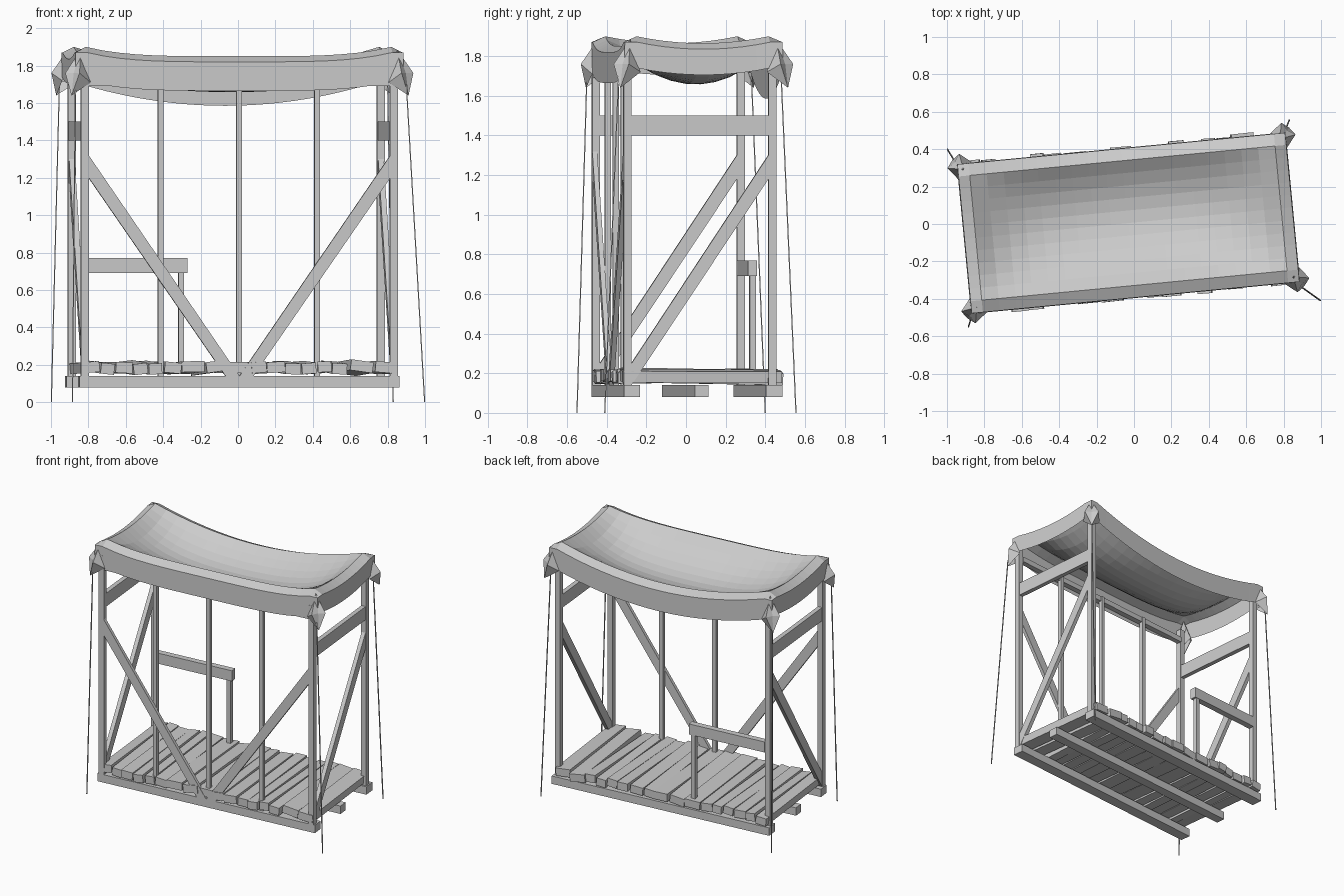
import bpy, bmesh, random
from math import radians
from mathutils import Matrix, Vector

if "Cube" in bpy.data.objects:
    bpy.data.objects.remove(bpy.data.objects["Cube"])

random.seed(4)
# The whole shelter stands slightly turned about z
TURN = Matrix.Translation((-0.03, 0.005, 0)) @ Matrix.Rotation(radians(5.5), 4, 'Z')


def make(name, verts, faces, matrix=TURN):
    me = bpy.data.meshes.new(name)
    bm = bmesh.new()
    vs = [bm.verts.new(matrix @ Vector(v)) for v in verts]
    for f in faces:
        bm.faces.new([vs[i] for i in f])
    bmesh.ops.recalc_face_normals(bm, faces=bm.faces)
    bm.to_mesh(me)
    bm.free()
    ob = bpy.data.objects.new(name, me)
    bpy.context.collection.objects.link(ob)
    return ob


def prism(name, pts, offset, matrix=TURN):
    """Extrude a polygon of 3D points along offset."""
    n = len(pts)
    verts = [Vector(p) for p in pts]
    verts += [p + Vector(offset) for p in verts]
    faces = [range(n), range(2 * n - 1, n - 1, -1)]
    faces += [(i, (i + 1) % n, (i + 1) % n + n, i + n) for i in range(n)]
    return make(name, verts, faces, matrix)


def box(name, u0, u1, v0, v1, z0, z1, matrix=TURN):
    return prism(name, [(u0, v0, z0), (u1, v0, z0), (u1, v1, z0), (u0, v1, z0)],
                 (0, 0, z1 - z0), matrix)


# Three ground runners
for name, v, w in (("front", -0.362, 0.08), ("middle", -0.008, 0.07), ("back", 0.36, 0.085)):
    box(name + "_runner", -0.86, 0.86, v - w / 2, v + w / 2, 0.08, 0.14)

# Uneven floor planks
widths = [random.uniform(0.07, 0.125) for _ in range(17)]
scale = 1.68 / sum(widths)
u = -0.84
for w in widths:
    w *= scale
    m = (TURN @ Matrix.Translation((u + w / 2, random.uniform(-0.012, 0.015), 0.182))
         @ Matrix.Rotation(random.uniform(-0.02, 0.02), 4, 'Z')
         @ Matrix.Rotation(random.uniform(-0.15, 0.15), 4, 'Y')
         @ Matrix.Rotation(random.uniform(-0.02, 0.02), 4, 'X'))
    box("floor_plank", -w / 2 + 0.004, w / 2 - 0.004, -0.405, 0.405, -0.026, 0.032, m)
    u += w

# Corner posts, end rails and diagonal braces
for s in (-1, 1):
    for name, v in (("front_post", -0.382), ("back_post", 0.352)):
        box(name, s * 0.83 - 0.021, s * 0.83 + 0.021, v - 0.02, v + 0.02, 0.13, 1.8)
    box("end_rail", s * 0.83 - 0.017, s * 0.83 + 0.017, -0.362, 0.332, 1.4, 1.5)
    x = s * 0.83 - 0.015
    prism("end_brace", [(x, -0.362, 0.14), (x, -0.362, 0.25), (x, 0.332, 1.3), (x, 0.332, 1.18)],
          (0.03, 0, 0))
    y = -0.402
    prism("front_brace", [(s * 0.81, y, 1.2), (s * 0.81, y, 1.32), (0, y, 0.14), (s * 0.075, y, 0.14)],
          (0, 0.025, 0))

# Slim front poles and front top beam
for u in (-0.42, 0, 0.42):
    box("front_pole", u - 0.015, u + 0.015, -0.377, -0.347, 0.14, 1.73)
box("front_top_beam", -0.81, 0.81, -0.395, -0.355, 1.69, 1.73)

# Short handrail on the back
box("hand_rail", -0.81, -0.21, 0.33, 0.376, 0.69, 0.77)
box("hand_rail_post", -0.257, -0.227, 0.34, 0.372, 0.2, 0.69)

# Sagging cloth canopy: raised rim, bowl in the middle, hanging valance
HU, HV, RU, RV = 0.88, 0.40, 0.82, 0.335


def cloth_z(u, v):
    s, t = max(-1, min(1, u / RU)), max(-1, min(1, v / RV))
    front, back = 1.85 + 0.05 * s ** 4, 1.77 + 0.13 * s ** 2
    end = 1.865 + 0.035 * t ** 2
    z = front * (1 - t) / 2 + back * (1 + t) / 2 + end - 1.90
    z -= 0.115 * (1 - s ** 4) * (1 - t ** 2)
    return z - (0.03 if abs(u) > RU + 0.01 or abs(v) > RV + 0.01 else 0)


us = [-HU] + [RU * (i / 9 - 1) for i in range(19)] + [HU]
vs = [-HV] + [RV * (i / 5 - 1) for i in range(11)] + [HV]
nv = len(vs)
verts = [(u, v, cloth_z(u, v)) for u in us for v in vs]
faces = [(i * nv + j, (i + 1) * nv + j, (i + 1) * nv + j + 1, i * nv + j + 1)
         for i in range(len(us) - 1) for j in range(nv - 1)]
nu = len(us)
loop = ([i * nv for i in range(nu)] + [(nu - 1) * nv + j for j in range(1, nv)]
        + [i * nv + nv - 1 for i in range(nu - 2, -1, -1)] + [j for j in range(nv - 2, 0, -1)])
first = len(verts)
for k in loop:
    u, v, z = verts[k]
    verts.append((u * 1.004, v * 1.006, z - (0.155 if abs(v) == HV else 0.13)))
n = len(loop)
faces += [(loop[k], loop[(k + 1) % n], first + (k + 1) % n, first + k) for k in range(n)]
make("cloth_canopy", verts, faces)

# Gathered cloth folds at the corners
for a in (-1, 1):
    for b in (-1, 1):
        def p(du, dv, z):
            return (a * (HU + du), b * (HV + dv), z)
        pts = [p(-0.03, -0.03, 1.885), p(0.003, -0.08, 1.72), p(0.055, -0.015, 1.76),
               p(0.012, 0.012, 1.76), p(-0.015, 0.055, 1.76), p(-0.08, 0.003, 1.71),
               p(0.025, 0.025, 1.64)]
        make("corner_fold", pts, [(0, i, i + 1) for i in range(1, 5)]
             + [(6, i + 1, i) for i in range(1, 5)])

# Guy ropes down to the ground
for top, foot in (((-0.955, 0.33), (-0.998, 0.40)), ((-0.87, -0.50), (-0.885, -0.55)),
                  ((0.90, -0.34), (0.998, -0.41)), ((0.80, 0.48), (0.83, 0.555))):
    r = 0.003
    base = [(foot[0] + i * r, foot[1] + j * r, 0) for i, j in ((-1, -1), (1, -1), (1, 1), (-1, 1))]
    prism("guy_rope", base, (top[0] - foot[0], top[1] - foot[1], 1.7), Matrix())
